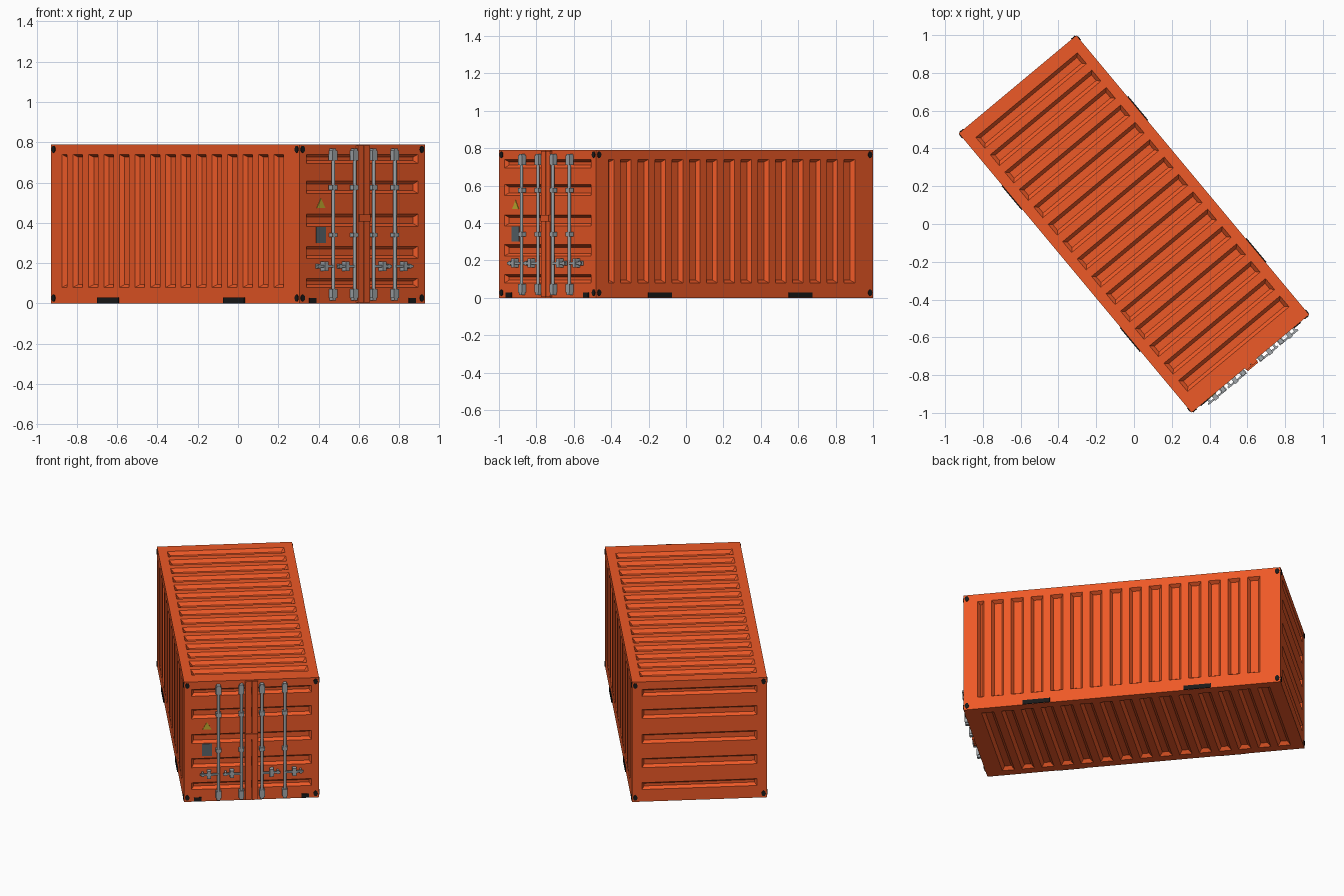
import bpy, bmesh, math
from mathutils import Matrix, Vector

if "Cube" in bpy.data.objects:
    bpy.data.objects.remove(bpy.data.objects["Cube"])

W, L, H = 0.81, 1.925, 0.79
FRONT = -L / 2
TURN = Matrix.Rotation(math.radians(39.8), 4, 'Z')
X, Y, Z = Vector((1, 0, 0)), Vector((0, 1, 0)), Vector((0, 0, 1))


def material(name, rgb):
    m = bpy.data.materials.new(name)
    m.diffuse_color = (*rgb, 1)
    m.use_nodes = True
    m.node_tree.nodes["Principled BSDF"].inputs["Base Color"].default_value = m.diffuse_color
    return m


ORANGE = material("orange_paint", (0.85, 0.1, 0.02))
STEEL = material("steel", (0.36, 0.39, 0.41))
BLACK = material("black", (0.01, 0.01, 0.01))
YELLOW = material("yellow", (0.55, 0.42, 0.03))
SLATE = material("slate", (0.1, 0.13, 0.15))


def finish(name, bm, mat):
    me = bpy.data.meshes.new(name)
    bm.to_mesh(me)
    bm.free()
    me.materials.append(mat)
    ob = bpy.data.objects.new(name, me)
    bpy.context.collection.objects.link(ob)
    ob.matrix_world = TURN
    return ob


def add_box(bm, c, s):
    bmesh.ops.create_cube(bm, size=1, matrix=Matrix.Translation(c) @ Matrix.Diagonal((*s, 1)))


def add_cyl(bm, c, r, depth, axis=Z, seg=12, scale=(1, 1, 1)):
    rot = Z.rotation_difference(axis).to_matrix().to_4x4()
    bmesh.ops.create_cone(bm, cap_ends=True, segments=seg, radius1=r, radius2=r, depth=depth,
                          matrix=Matrix.Translation(c) @ Matrix.Diagonal((*scale, 1)) @ rot)


def add_panel(bm, origin, u, v, ulen, vlen, grooves, margin, slope, depth):
    """Flat panel with grooves spaced along u and running along v."""
    us = [0] + [e for g in grooves for e in g] + [ulen]
    vs = [0, margin[0], vlen - margin[1], vlen]
    pts = [[bm.verts.new(Vector(origin) + u * a + v * b) for b in vs] for a in us]
    cells = []
    for i in range(len(us) - 1):
        for j in range(3):
            f = bm.faces.new((pts[i][j], pts[i + 1][j], pts[i + 1][j + 1], pts[i][j + 1]))
            if i % 2 and j == 1:
                cells.append(f)
    bm.normal_update()
    bmesh.ops.inset_individual(bm, faces=cells, thickness=slope, depth=-depth, use_even_offset=True)


# corrugated body
PITCH = 0.1197
side = [(0.085, 0.123)] + [(0.17 + PITCH * k, 0.244 + PITCH * k) for k in range(14)]
roof = [(0.10 + PITCH * k, 0.175 + PITCH * k) for k in range(15)]
ends = [(0.08, 0.125), (0.224, 0.284), (0.383, 0.443), (0.547, 0.607), (0.695, 0.74)]
bm = bmesh.new()
w, l = W / 2, L / 2
add_panel(bm, (w, -l, 0), Y, Z, L, H, side, (0.08, 0.05), 0.014, 0.022)
add_panel(bm, (-w, l, 0), -Y, Z, L, H, side, (0.08, 0.05), 0.014, 0.022)
add_panel(bm, (w, -l, 0), Z, -X, H, W, ends, (0.045, 0.045), 0.014, 0.02)
add_panel(bm, (-w, l, 0), Z, X, H, W, ends, (0.06, 0.06), 0.014, 0.02)
add_panel(bm, (w, -l, H), Y, -X, L, W, roof, (0.055, 0.055), 0.018, 0.02)
add_panel(bm, (-w, -l, 0), Y, X, L, W, roof, (0.055, 0.055), 0.018, 0.02)
bmesh.ops.remove_doubles(bm, verts=bm.verts, dist=1e-4)
finish("container_body", bm, ORANGE)

# door centre seam and latch cover
bm = bmesh.new()
for s in (-1, 1):
    add_box(bm, (s * 0.02, FRONT - 0.004, H / 2), (0.036, 0.02, H - 0.01))
add_box(bm, (0, FRONT - 0.012, 0.425), (0.07, 0.02, 0.035))
finish("door_seam", bm, ORANGE)

# lock rods with their brackets and handles
rods, brackets, handles = bmesh.new(), bmesh.new(), bmesh.new()
for s in (-1, 1):
    for rx in (0.062, 0.199):
        x = s * rx
        add_cyl(rods, (x, FRONT - 0.016, 0.393), 0.009, 0.75)
        for z, h in ((0.735, 0.05), (0.575, 0.025), (0.34, 0.022), (0.05, 0.045)):
            add_box(brackets, (x, FRONT - 0.013, z), (0.032, 0.028, h))
        for z in (0.76, 0.025):
            add_box(brackets, (x, FRONT - 0.012, z), (0.022, 0.026, 0.02))
        add_box(handles, (x + s * 0.055, FRONT - 0.022, 0.185), (0.11, 0.01, 0.012))
        add_box(handles, (x + s * 0.057, FRONT - 0.016, 0.185), (0.024, 0.032, 0.048))
        add_box(handles, (x + s * 0.095, FRONT - 0.012, 0.185), (0.012, 0.024, 0.024))
ob = finish("lock_rods", rods, STEEL)
ob.data.shade_smooth()
ob.data.set_sharp_from_angle(angle=math.radians(40))
finish("rod_brackets", brackets, STEEL)
finish("lock_handles", handles, STEEL)

# oval holes in the corner fittings
bm = bmesh.new()
for sx in (-1, 1):
    for sy in (-1, 1):
        for z in (0.027, H - 0.025):
            add_cyl(bm, (sx * (w - 0.02), sy * l, z), 0.013, 0.008, Y, 12, (1, 1, 1.35))
            add_cyl(bm, (sx * w, sy * (l - 0.02), z), 0.013, 0.008, X, 12, (1, 1, 1.35))
finish("corner_holes", bm, BLACK)

# fork pockets on the sides, small slots under the doors
bm = bmesh.new()
for s in (-1, 1):
    for d in (0.442, 1.42):
        add_box(bm, (s * w, s * (d - l), 0.015), (0.01, 0.165, 0.028))
    add_box(bm, (s * 0.322, FRONT, 0.015), (0.045, 0.01, 0.026))
finish("fork_pockets", bm, BLACK)

# warning triangle and data plate on the left door
bm = bmesh.new()
tri = [bm.verts.new((x, FRONT - 0.003, z)) for x, z in ((-0.294, 0.474), (-0.24, 0.474), (-0.267, 0.522))]
face = bm.faces.new(tri)
ext = bmesh.ops.extrude_face_region(bm, geom=[face])
bmesh.ops.translate(bm, vec=(0, 0.006, 0), verts=[g for g in ext['geom'] if isinstance(g, bmesh.types.BMVert)])
bmesh.ops.recalc_face_normals(bm, faces=bm.faces)
finish("warning_triangle", bm, YELLOW)
bm = bmesh.new()
add_box(bm, (-0.267, FRONT, 0.34), (0.062, 0.007, 0.08))
finish("data_plate", bm, SLATE)
